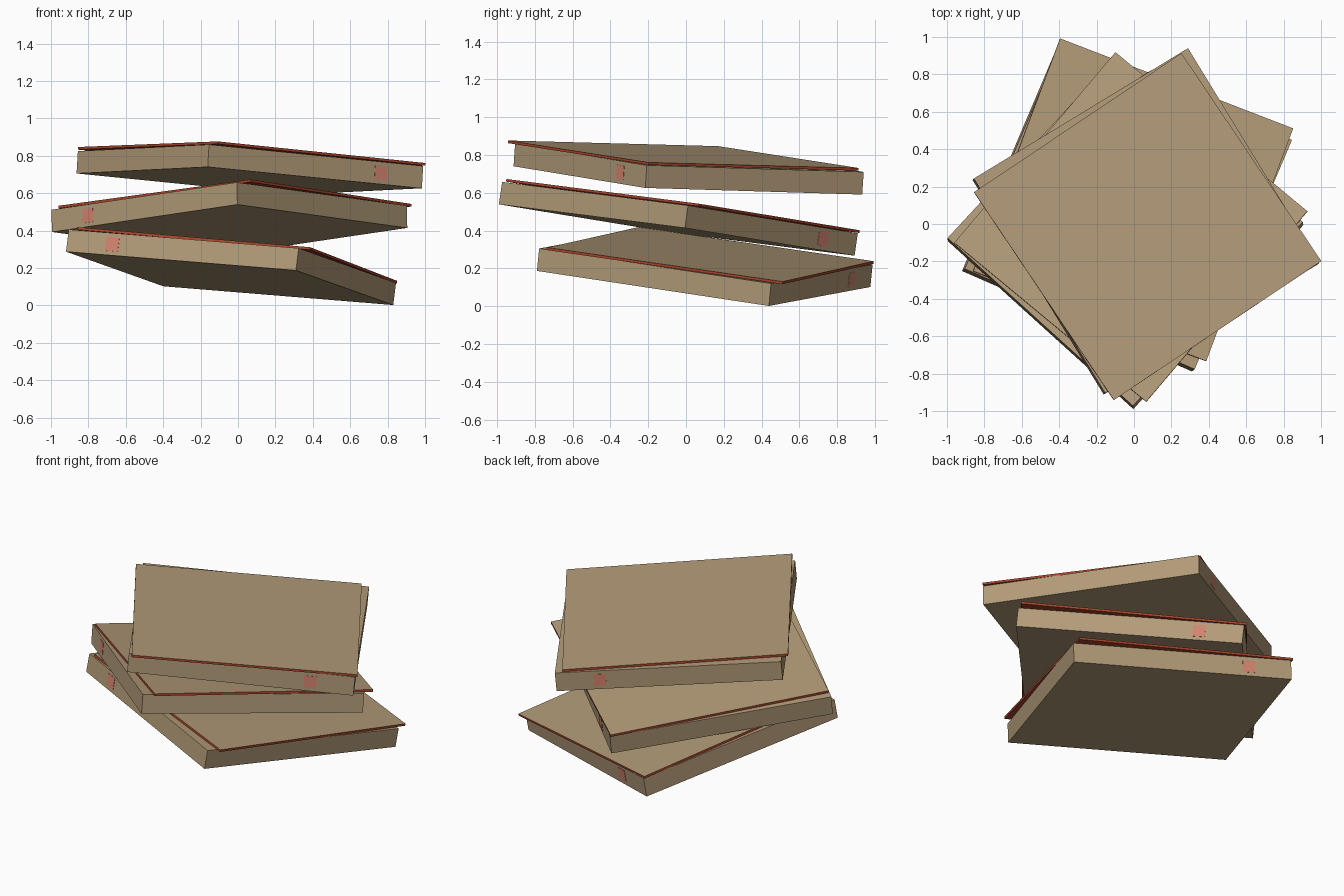
import bpy
import math
from mathutils import Matrix, Vector

old = bpy.data.objects.get("Cube")
if old:
    bpy.data.objects.remove(old, do_unlink=True)


def material(name, rgb):
    mat = bpy.data.materials.new(name)
    mat.use_nodes = True
    color = (*rgb, 1)
    mat.diffuse_color = color
    mat.node_tree.nodes["Principled BSDF"].inputs["Base Color"].default_value = color
    return mat


CARDBOARD = material("cardboard_tan", (0.45, 0.33, 0.19))
RED = material("lid_red", (0.40, 0.06, 0.023))
SALMON = material("label_salmon", (0.66, 0.23, 0.16))

SIDE, HEIGHT = 1.345, 0.12
LID_SIDE, LID_THICK = 1.34, 0.014


def block(name, size, matrix, *mats):
    """Cuboid of the given size placed by a matrix."""
    bpy.ops.mesh.primitive_cube_add(size=1)
    obj = bpy.context.object
    obj.name = name
    obj.data.transform(Matrix.Diagonal((*size, 1)))
    obj.matrix_world = matrix
    for mat in mats:
        obj.data.materials.append(mat)
    return obj


def frame(centre, along, across):
    """Right-angled frame from two edge directions of a tilted box."""
    u = Vector(along).normalized()
    n = u.cross(Vector(across)).normalized()
    rot = Matrix((u, n.cross(u), n)).transposed().to_4x4()
    return Matrix.Translation(centre) @ rot


def carton(level, centre, along, across):
    """Flat square carton with a slightly twisted lid; centre is on its top."""
    top = frame(centre, along, across)
    middle = top @ Matrix.Translation((0, 0, -HEIGHT / 2))
    block(f"{level}_carton_base", (SIDE, SIDE, HEIGHT), middle, CARDBOARD)

    # Lid: red sheet with a cardboard upper face
    lid_place = (top @ Matrix.Translation((0.031, -0.013, 0.003 + LID_THICK / 2))
                 @ Matrix.Rotation(math.radians(2.5), 4, 'Z'))
    lid = block(f"{level}_carton_lid", (LID_SIDE, LID_SIDE, LID_THICK),
                lid_place, RED, CARDBOARD)
    for face in lid.data.polygons:
        face.material_index = int(face.normal.z > 0.5)

    # Small square labels on two opposite walls
    for end, sign in (("near", -1), ("far", 1)):
        place = middle @ Matrix.Translation((sign * SIDE / 2, 0.41, 0))
        block(f"{level}_carton_{end}_label", (0.004, 0.075, 0.075), place, SALMON)


carton("lower", (-0.03, 0.105, 0.263), (0.52, 1.225, -0.185), (-1.23, 0.54, 0.10))
carton("middle", (-0.047, -0.032, 0.522), (0.91, 0.985, -0.125), (-0.995, 0.92, -0.15))
carton("upper", (0.067, 0.018, 0.785), (0.70, -1.145, 0.035), (1.15, 0.70, -0.115))
